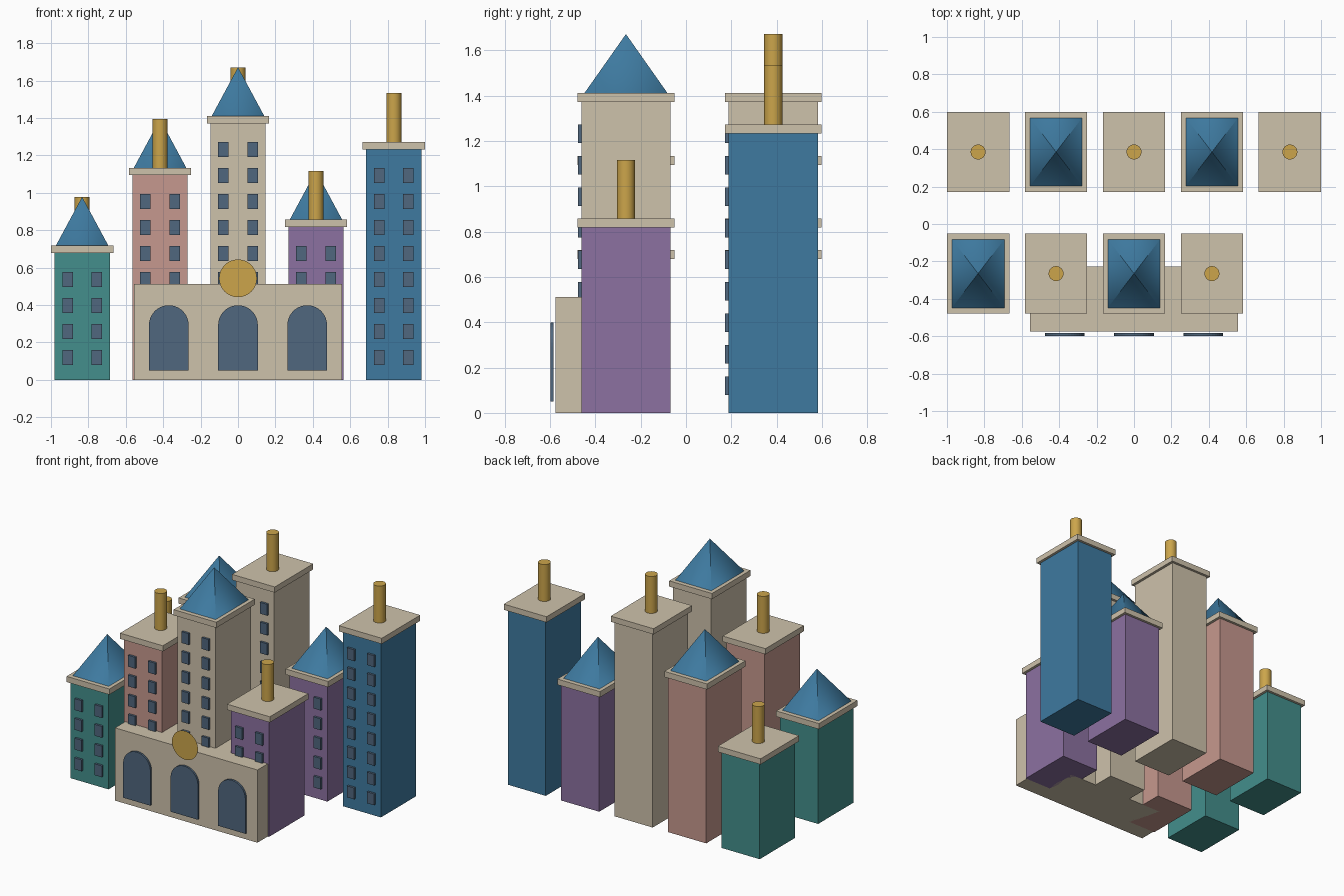
import bpy, bmesh, math

cube = bpy.data.objects.get("Cube")
if cube:
    bpy.data.objects.remove(cube, do_unlink=True)


def linear(c):
    c /= 255
    return c / 12.92 if c <= 0.04045 else ((c + 0.055) / 1.055) ** 2.4


def material(name, *rgb):
    m = bpy.data.materials.new(name)
    m.use_nodes = True
    colour = [linear(c) for c in rgb] + [1]
    m.diffuse_color = colour
    bsdf = m.node_tree.nodes["Principled BSDF"]
    bsdf.inputs["Base Color"].default_value = colour
    bsdf.inputs["Roughness"].default_value = 0.8
    return m


STONE = material("stone beige", 206, 194, 171)
TEAL = material("teal", 67, 143, 140)
PINK = material("dusty pink", 198, 152, 142)
PURPLE = material("purple", 140, 113, 161)
BLUE = material("slate blue", 62, 122, 160)
GLASS = material("dark glass", 80, 103, 126)
GOLD = material("gold", 204, 165, 75)


def finish(name, bm, mat):
    mesh = bpy.data.meshes.new(name)
    bm.normal_update()
    bm.to_mesh(mesh)
    bm.free()
    mesh.materials.append(mat)
    ob = bpy.data.objects.new(name, mesh)
    bpy.context.collection.objects.link(ob)
    return ob


def add_box(bm, centre, size):
    verts = bmesh.ops.create_cube(bm, size=1)["verts"]
    bmesh.ops.scale(bm, vec=size, verts=verts)
    bmesh.ops.translate(bm, vec=centre, verts=verts)


def box(name, centre, size, mat):
    bm = bmesh.new()
    add_box(bm, centre, size)
    return finish(name, bm, mat)


def chimney(name, x, y, z, height):
    bpy.ops.mesh.primitive_cylinder_add(vertices=24, radius=0.04, depth=height,
                                        location=(x, y, z + height / 2))
    ob = bpy.context.object
    ob.name = name
    ob.data.materials.append(GOLD)
    bpy.ops.object.shade_smooth_by_angle()


def roof(name, x, y, z, height):
    # each slope has its own tip, so the shading is soft only at the eaves
    bm = bmesh.new()
    base = [bm.verts.new((x + sx * 0.14, y + sy * 0.183, z))
            for sx, sy in ((-1, -1), (1, -1), (1, 1), (-1, 1))]
    for i in range(4):
        tip = bm.verts.new((x, y, z + height))
        bm.faces.new((base[i], base[(i + 1) % 4], tip)).smooth = True
    finish(name, bm, BLUE)


def tower(name, x, y, wall, rows, pointed):
    top = 0.1386 * rows + 0.124
    cap = 0.04
    box(name + "_walls", (x, y, top / 2), (0.296, 0.393, top), wall)
    box(name + "_cap", (x, y, top + cap / 2), (0.333, 0.428, cap), STONE)
    # two columns of front windows
    bm = bmesh.new()
    for row in range(rows):
        for side in (-1, 1):
            add_box(bm, (x + side * 0.078, y - 0.197, 0.12 + 0.139 * row),
                    (0.056, 0.03, 0.08))
    finish(name + "_windows", bm, GLASS)
    if pointed:
        roof(name + "_roof", x, y, top + cap, 0.26)
    else:
        chimney(name + "_chimney", x, y, top + cap, 0.26)


# Towers: matching pairs with alternating roofs, the last one only at the back
styles = [("teal", TEAL, 4), ("pink", PINK, 7), ("stone", STONE, 9),
          ("purple", PURPLE, 5), ("blue", BLUE, 8)]
for i, (label, wall, rows) in enumerate(styles):
    x = (i - 2) * 0.4167
    if label != "blue":
        tower(label + "_front_tower", x, -0.265, wall, rows, i % 2 == 0)
    tower(label + "_back_tower", x, 0.385, wall, rows, i % 2 == 1)

# Entrance hall
box("entrance_hall", (0, -0.401, 0.256), (1.11, 0.35, 0.512), STONE)


# Arched doors
def arch(name, x):
    r, bottom, spring = 0.106, 0.05, 0.293
    outline = [(x - r, bottom), (x + r, bottom)]
    outline += [(x + r * math.cos(a), spring + r * math.sin(a))
                for a in (math.pi * k / 20 for k in range(21))]
    bm = bmesh.new()
    face = bm.faces.new([bm.verts.new((px, -0.598, pz)) for px, pz in outline])
    back = bmesh.ops.extrude_face_region(bm, geom=[face])["geom"]
    bmesh.ops.translate(bm, vec=(0, 0.014, 0),
                        verts=[g for g in back if isinstance(g, bmesh.types.BMVert)])
    bmesh.ops.recalc_face_normals(bm, faces=bm.faces)
    finish(name, bm, GLASS)


for side, label in ((-1, "right"), (0, "middle"), (1, "left")):
    arch(label + "_arched_door", side * 0.37)

# Round gold plate above the middle door
bm = bmesh.new()
ring = [math.tau * k / 32 for k in range(32)]
bm.faces.new([bm.verts.new((0.101 * math.cos(a), -0.59, 0.543 + 0.101 * math.sin(a)))
              for a in ring])
finish("round_plate", bm, GOLD)
